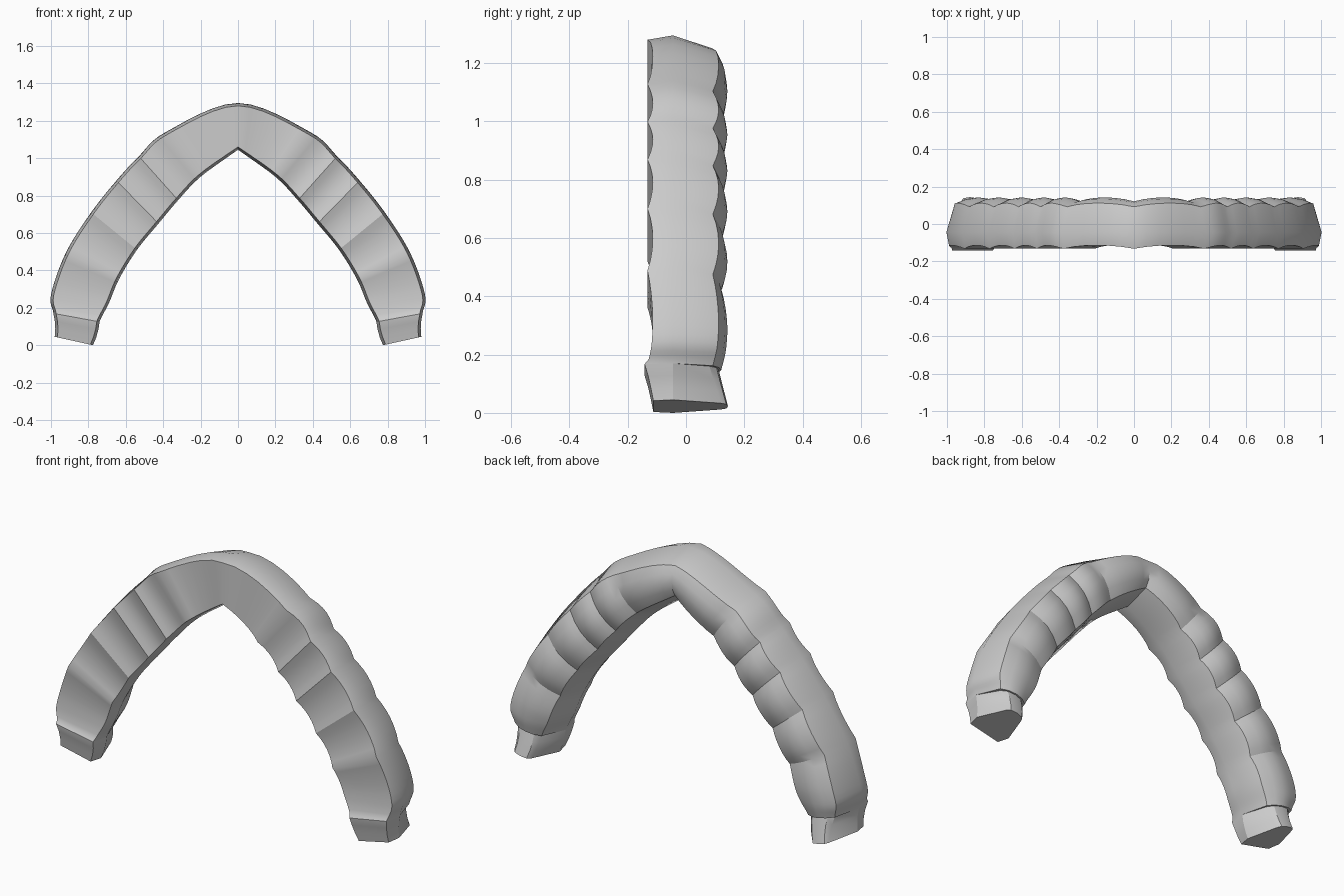
import bpy
import bmesh
from mathutils import Vector

cube = bpy.data.objects.get("Cube")
if cube:
    bpy.data.objects.remove(cube, do_unlink=True)

grey = bpy.data.materials.new("warm_grey")
grey.use_nodes = True
COLOUR = (0.6, 0.6, 0.6, 1)
grey.diffuse_color = COLOUR
grey.node_tree.nodes["Principled BSDF"].inputs["Base Color"].default_value = COLOUR

# Outer and inner edge of the arch (x, z) at each joint, with the joint's count
STATIONS = [
    ((0, 1.295), (0, 1.045), 0),
    ((.385, 1.14), (.2, .90), 1),
    ((.53, 1.01), (.32, .775), 2),
    ((.65, .88), (.425, .65), 3),
    ((.785, .71), (.54, .51), 4),
    ((.92, .495), (.635, .355), 5),
    ((1.0, .27), (.69, .225), 5.65),
    ((.987, .17), (.74, .125), 6),
]
STEPS = 6


def spline(a, b, c, d, t):
    """Catmull-Rom point between b and c."""
    return 0.5 * (2 * b + (c - a) * t + (2 * a - 5 * b + 4 * c - d) * t * t
                  + (3 * b - a - 3 * c + d) * t ** 3)


def ring(outer, inner, front, edge, ridge, chamfer=.045, side=-.045):
    """Cross-section: flat front, slightly bent sides and a domed back."""
    across = (inner - outer).normalized()
    width = (inner - outer).length
    half = [(.015, front), (0, side), (chamfer, edge),
            (width * .33, edge + (ridge - edge) * .75)]
    section = half + [(width / 2, ridge)]
    section += [(width - u, y) for u, y in reversed(half)]
    points = []
    for u, y in section:
        p = outer + across * u
        points.append(Vector((p.x, y, p.y)))
    return points


outers = [Vector(s[0]) for s in STATIONS]
inners = [Vector(s[1]) for s in STATIONS]
# Phantom ends: the outer edge is round at the crown, the inner edge is pointed
outers = [Vector((-outers[1].x, outers[1].y))] + outers + [Vector((.98, .045))]
inners = [2 * inners[0] - inners[1]] + inners + [Vector((.775, 0))]

# Scalloped body segments
rings = []
last = len(STATIONS) - 1
for i in range(last):
    for k in range(STEPS + (i == last - 1)):
        t = k / STEPS
        count = STATIONS[i][2] * (1 - t) + STATIONS[i + 1][2] * t
        f = count % 1 if abs(count - round(count)) > 1e-6 else 0
        bulge = 4 * f * (1 - f)
        front = -.132 if count < 5.99 else -.142
        rings.append(ring(spline(*outers[i:i + 4], t), spline(*inners[i:i + 4], t),
                          front + .018 * bulge, .092 + .02 * bulge, .121 + .021 * bulge))

# Flared foot block below the step
top_o, top_i, end_o, end_i = outers[-2], inners[-2], outers[-1], inners[-1]
for k in range(4):
    t = k / 3
    bow = Vector((-.006 * 4 * t * (1 - t), 0))
    rings.append(ring(top_o.lerp(end_o, t) + bow, top_i.lerp(end_i, t) + bow,
                      -.142 + .03 * t ** .8, .08 + .04 * t, .112 + .032 * t, .055))

# Both halves joined at the crown
mirrored = [[Vector((-p.x, p.y, p.z)) for p in r] for r in reversed(rings[1:])]
bm = bmesh.new()
loops = [[bm.verts.new(p) for p in r] for r in mirrored + rings]
for a, b in zip(loops, loops[1:]):
    for j in range(len(a)):
        n = (j + 1) % len(a)
        bm.faces.new((a[j], a[n], b[n], b[j]))
bm.faces.new(loops[0])
bm.faces.new(loops[-1])
bmesh.ops.recalc_face_normals(bm, faces=bm.faces)
mesh = bpy.data.meshes.new("scalloped_arch")
bm.to_mesh(mesh)
bm.free()
mesh.materials.append(grey)
arch = bpy.data.objects.new("scalloped_arch", mesh)
bpy.context.collection.objects.link(arch)
bpy.ops.object.select_all(action='DESELECT')
arch.select_set(True)
bpy.context.view_layer.objects.active = arch
bpy.ops.object.shade_smooth_by_angle(angle=.5)
